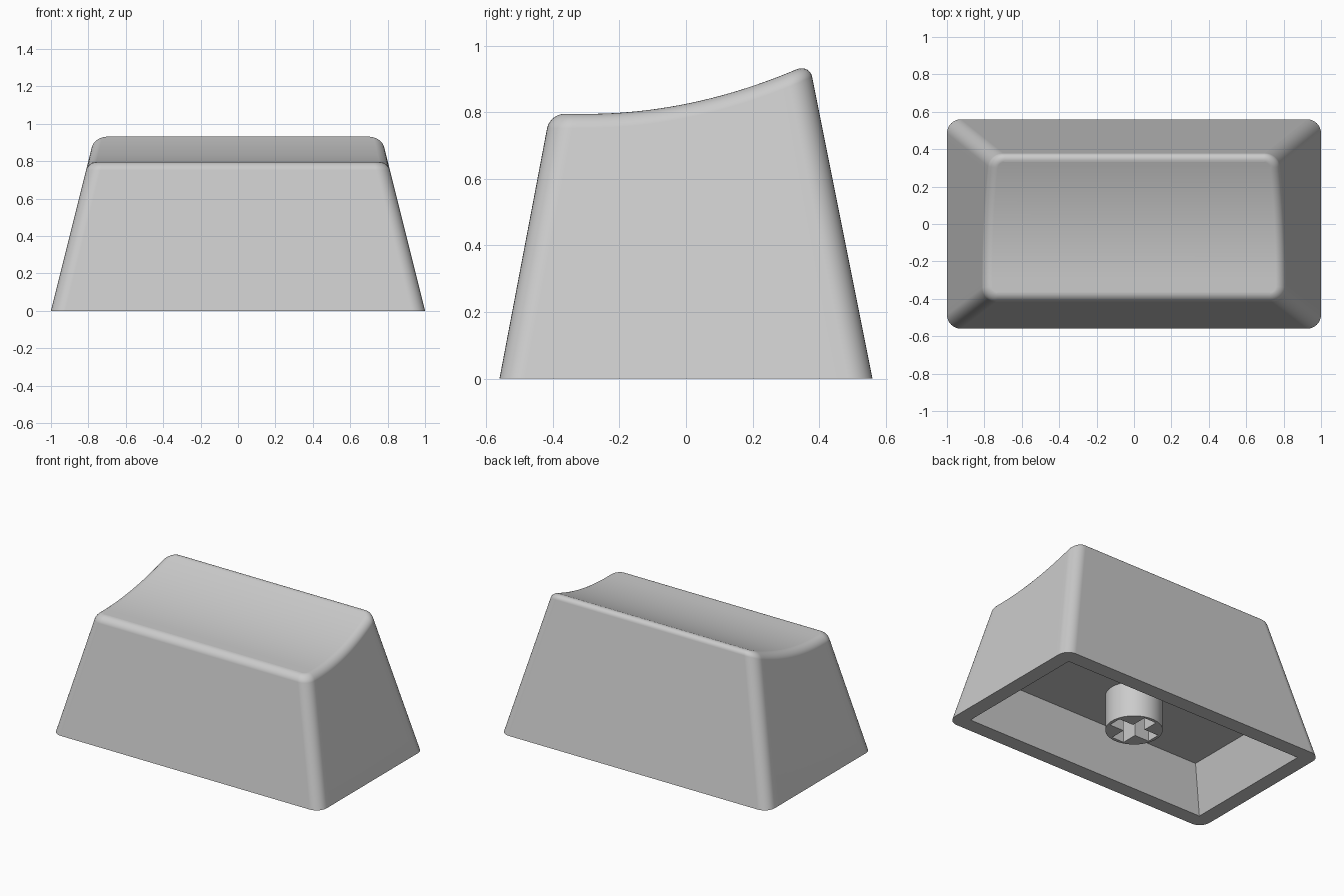
import bpy
import bmesh
from math import sin, cos, pi

cube = bpy.data.objects.get("Cube")
if cube:
    bpy.data.objects.remove(cube, do_unlink=True)

grey = bpy.data.materials.new("light_grey_plastic")
grey.use_nodes = True
grey.diffuse_color = (0.6, 0.6, 0.6, 1)
grey.node_tree.nodes["Principled BSDF"].inputs["Base Color"].default_value = (0.6, 0.6, 0.6, 1)

CORNER, FILLET = 0.075, 0.043
RIM_WALL, CEILING_WALL, CEILING = 0.1, 0.12, 0.297
STEM_BOTTOM, STEM_RADIUS = 0.06, 0.173
ARC, SIDE = 8, 24


def make_object(name, bm):
    bmesh.ops.recalc_face_normals(bm, faces=bm.faces)
    mesh = bpy.data.meshes.new(name)
    bm.to_mesh(mesh)
    bm.free()
    mesh.materials.append(grey)
    obj = bpy.data.objects.new(name, mesh)
    bpy.context.collection.objects.link(obj)
    return obj


def activate(obj):
    bpy.ops.object.select_all(action="DESELECT")
    obj.select_set(True)
    bpy.context.view_layer.objects.active = obj


def smooth(obj):
    activate(obj)
    bpy.ops.object.shade_smooth_by_angle(angle=pi / 6)
    obj.modifiers.new("even_normals", "WEIGHTED_NORMAL").keep_sharp = True


# Half outline, front to back: arc direction and position along the side
arc = [i / ARC * pi / 2 for i in range(ARC + 1)]
template = [(sin(a), -cos(a), 0) for a in arc]
template += [(1, 0, i / SIDE) for i in range(1, SIDE)]
template += [(cos(a), sin(a), 1) for a in arc]


def outline_point(spot, z, inset, radius):
    """Point on the tapered rounded rectangle at height z."""
    dx, dy, s = spot
    front = -0.56 + 0.19 * z + inset + radius
    back = 0.56 - 0.2 * z - inset - radius
    x = 1 - 0.25 * z - inset - radius + radius * dx
    return x, front + (back - front) * s + radius * dy, z


def scoop(y):
    """Height of the top: level at the front, curving up to the back."""
    return 0.795 + 0.335 * max(0, y + 0.3) ** 2


def flat_ring(z, inset, radius):
    return [outline_point(p, z, inset, radius) for p in template]


def scooped_ring(inset, drop):
    """Ring that follows the curved top, lowered by drop."""
    ring = []
    for spot in template:
        z = 0.8
        for _ in range(12):
            z = scoop(outline_point(spot, z, inset, CORNER - inset)[1]) - drop
        ring.append(outline_point(spot, z, inset, CORNER - inset))
    return ring


# Shell: ceiling, cavity wall, rim, outer wall, rounded lip, scooped top
rings = [flat_ring(CEILING, CEILING_WALL, 0), flat_ring(0, RIM_WALL, 0),
         flat_ring(0, 0, CORNER)]
for k in range(8):
    a = k / 7 * pi / 2
    rings.append(scooped_ring(FILLET * (1 - cos(a)), FILLET * (1 - sin(a))))

bm = bmesh.new()
n = len(template)
loops = []
for ring in rings:
    right = [bm.verts.new(p) for p in ring]
    left = [bm.verts.new((-x, y, z)) for x, y, z in ring]
    loops.append(right + left[::-1])
for low, high in zip(loops, loops[1:]):
    for i in range(2 * n):
        j = (i + 1) % (2 * n)
        bm.faces.new((low[i], low[j], high[j], high[i]))
for loop in (loops[0], loops[-1]):
    for i in range(n - 1):
        bm.faces.new((loop[i], loop[i + 1], loop[-2 - i], loop[-1 - i]))
bmesh.ops.remove_doubles(bm, verts=bm.verts, dist=0.0001)
smooth(make_object("keycap_shell", bm))


def prism(name, points, bottom, top):
    bm = bmesh.new()
    face = bm.faces.new([bm.verts.new((x, y, bottom)) for x, y in points])
    grown = bmesh.ops.extrude_face_region(bm, geom=[face], use_keep_orig=True)["geom"]
    verts = [v for v in grown if isinstance(v, bmesh.types.BMVert)]
    bmesh.ops.translate(bm, verts=verts, vec=(0, 0, top - bottom))
    return make_object(name, bm)


# Round mounting stem with a cross-shaped socket
circle = [(STEM_RADIUS * cos(i * pi / 32), STEM_RADIUS * sin(i * pi / 32)) for i in range(64)]
stem = prism("mounting_stem", circle, STEM_BOTTOM, CEILING + 0.01)

w, r = 0.045, 0.152
cross = []
for c, s in ((1, 0), (0, 1), (-1, 0), (0, -1)):
    cross += [(x * c - y * s, x * s + y * c) for x, y in ((r, -w), (r, w), (w, w))]
cutter = prism("socket_cutter", cross, STEM_BOTTOM - 0.05, CEILING - 0.01)
cutter.hide_render = True

cut = stem.modifiers.new("socket", "BOOLEAN")
cut.operation = "DIFFERENCE"
cut.solver = "EXACT"
cut.object = cutter
activate(stem)
bpy.ops.object.modifier_apply(modifier=cut.name)
bpy.data.objects.remove(cutter, do_unlink=True)
smooth(stem)
